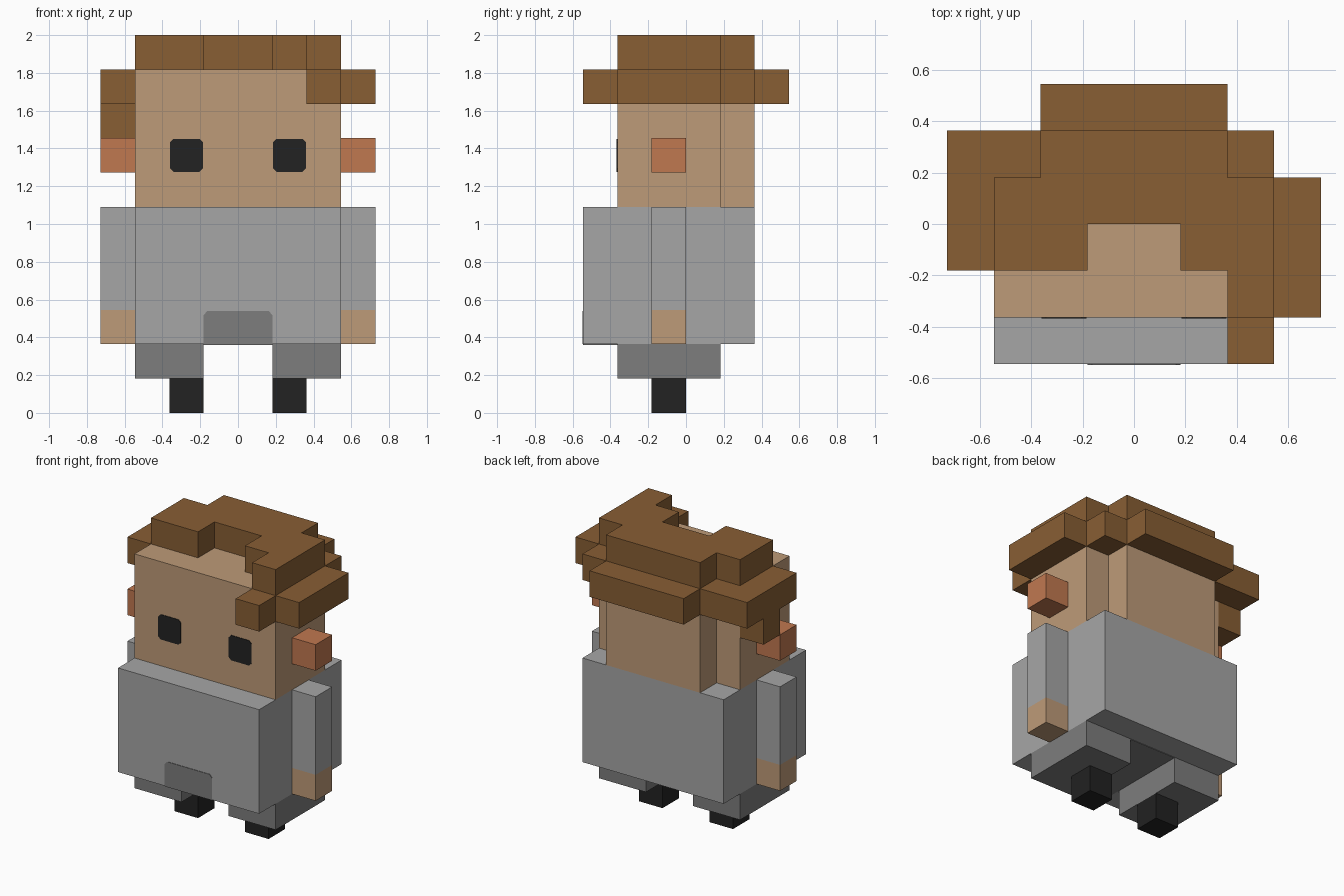
import bpy, bmesh
from mathutils import Vector

cube = bpy.data.objects.get("Cube")
if cube:
    bpy.data.objects.remove(cube, do_unlink=True)

U = 2 / 11  # one block; all sizes below are in blocks


def material(name, rgb):
    lin = [((c / 255 + 0.055) / 1.055) ** 2.4 for c in rgb] + [1]
    m = bpy.data.materials.new(name)
    m.use_nodes = True
    m.diffuse_color = lin
    bsdf = next(n for n in m.node_tree.nodes if n.type == 'BSDF_PRINCIPLED')
    bsdf.inputs["Base Color"].default_value = lin
    bsdf.inputs["Roughness"].default_value = 0.9
    return m


HAIR = material("brown hair", (136, 94, 52))
SKIN = material("tan skin", (190, 155, 120))
EAR = material("pink ear", (192, 120, 80))
SHIRT = material("light grey shirt", (166, 166, 166))
PANTS = material("dark grey trousers", (125, 125, 125))
BLACK = material("black", (34, 34, 34))


def finish(name, bm, *mats):
    bmesh.ops.recalc_face_normals(bm, faces=bm.faces[:])
    mesh = bpy.data.meshes.new(name)
    bm.to_mesh(mesh)
    bm.free()
    for m in mats:
        mesh.materials.append(m)
    ob = bpy.data.objects.new(name, mesh)
    bpy.context.collection.objects.link(ob)
    return ob


def prism(name, points, push, mat):
    """Extrude a flat outline (3D points in blocks) along push."""
    bm = bmesh.new()
    face = bm.faces.new([bm.verts.new(Vector(p) * U) for p in points])
    ext = bmesh.ops.extrude_face_region(bm, geom=[face], use_keep_orig=True)
    moved = [g for g in ext["geom"] if isinstance(g, bmesh.types.BMVert)]
    bmesh.ops.translate(bm, verts=moved, vec=Vector(push) * U)
    return finish(name, bm, mat)


def slab(name, outline, z0, z1, mat):
    return prism(name, [(x, y, z0) for x, y in outline], (0, 0, z1 - z0), mat)


def box(name, x, y, z, mat):
    outline = [(x[0], y[0]), (x[1], y[0]), (x[1], y[1]), (x[0], y[1])]
    return slab(name, outline, z[0], z[1], mat)


def front_plate(name, outline, y, mat):
    return prism(name, [(x, y, z) for x, z in outline], (0, -0.02, 0), mat)


# Torso, with the trousers showing below and at the front
box("torso", (-3, 3), (-3, 2), (2, 6), SHIRT)
front_plate("trouser_front_patch",
            [(-1, 2), (1, 2), (1, 2.85), (0.9, 2.96), (-0.9, 2.96), (-1, 2.85)], -3, PANTS)
box("trouser_under_patch", (-1, 1), (-3, 1), (1.98, 2), PANTS)

# Head with a narrower back
slab("head", [(-3, -2), (3, -2), (3, 1), (2, 1), (2, 2), (-2, 2), (-2, 1), (-3, 1)],
     6, 10, SKIN)

# Paired parts
for side, s in (("left", 1), ("right", -1)):
    def span(a, b):
        return sorted((s * a, s * b))

    box(side + "_leg", span(1, 3), (-2, 1), (1, 2), PANTS)
    box(side + "_foot", span(1, 2), (-1, 0), (0, 1), BLACK)
    box(side + "_ear", span(3, 4), (-1, 0), (7, 8), EAR)

    # Arm cut at the wrist, hand coloured by height
    arm = box(side + "_arm", span(3, 4), (-1, 0), (2, 6), SHIRT)
    arm.data.materials.append(SKIN)
    bm = bmesh.new()
    bm.from_mesh(arm.data)
    bmesh.ops.bisect_plane(bm, geom=bm.verts[:] + bm.edges[:] + bm.faces[:],
                           plane_co=(0, 0, 3 * U), plane_no=(0, 0, 1))
    for f in bm.faces:
        f.material_index = int(f.calc_center_median().z < 3 * U)
    bm.to_mesh(arm.data)
    bm.free()

    # Eye plate with clipped corners
    c, r, k = s * 1.5, 0.48, 0.38
    front_plate(side + "_eye",
                [(c + dx, 7.5 + dz) for dx, dz in
                 ((-k, -r), (k, -r), (r, -k), (r, k), (k, r), (-k, r), (-r, k), (-r, -k))],
                -2, BLACK)

# Top layer of hair with a notch above the forehead
slab("hair_top", [(-3, -1), (-1, -1), (-1, 0), (1, 0), (1, -1), (2, -1), (2, -2), (3, -2),
                  (3, 1), (2, 1), (2, 2), (-2, 2), (-2, 1), (-3, 1)], 10, 11, HAIR)

# Lower layer of hair around the head
slab("hair_right_side", [(-4, -1), (-3, -1), (-3, 1), (-2, 1), (-2, 2), (-4, 2)], 9, 10, HAIR)
box("hair_back", (-2, 2), (2, 3), (9, 10), HAIR)
box("hair_left_back", (2, 3), (1, 2), (9, 10), HAIR)
box("hair_left_side", (3, 4), (-2, 1), (9, 10), HAIR)
box("hair_fringe", (2, 3), (-3, -2), (9, 10), HAIR)
box("hair_right_lock", (-4, -3), (0, 1), (8, 9), HAIR)
